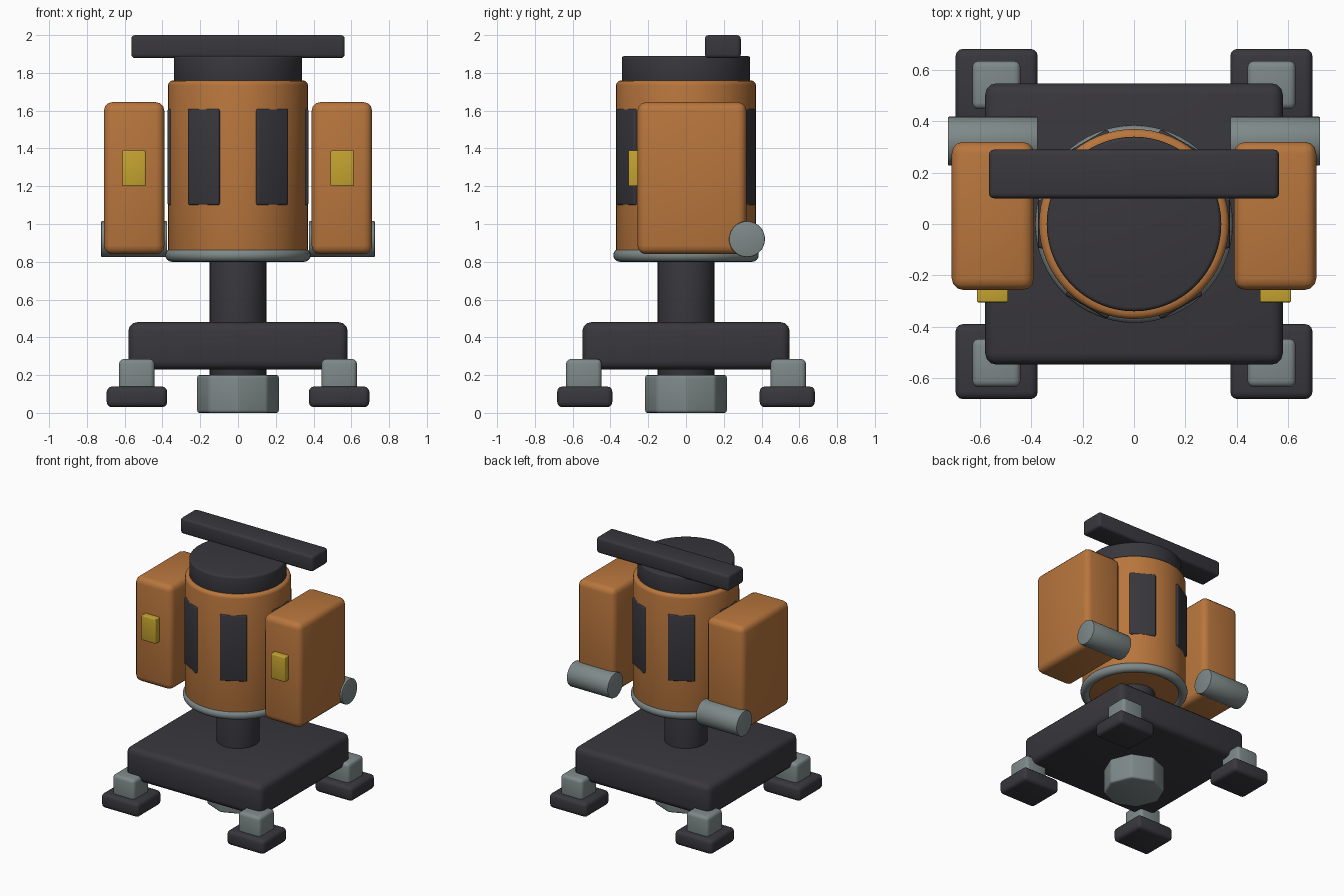
import bpy
import math
from mathutils import Matrix

if "Cube" in bpy.data.objects:
    bpy.data.objects.remove(bpy.data.objects["Cube"], do_unlink=True)


def make_material(name, r, g, b):
    mat = bpy.data.materials.new(name)
    mat.use_nodes = True
    mat.diffuse_color = (r, g, b, 1)
    mat.node_tree.nodes["Principled BSDF"].inputs["Base Color"].default_value = (r, g, b, 1)
    return mat


ORANGE = make_material("burnt orange", 0.48, 0.18, 0.046)
DARK = make_material("charcoal", 0.04, 0.038, 0.046)
GREY = make_material("steel grey", 0.21, 0.25, 0.25)
YELLOW = make_material("mustard yellow", 0.56, 0.37, 0.03)


def finish(name, mat, bevel=0.0, segments=3):
    """Name, colour, bevel and smooth the active object."""
    ob = bpy.context.object
    ob.name = name
    ob.data.materials.append(mat)
    bpy.ops.object.transform_apply(location=False, rotation=False, scale=True)
    if bevel:
        mod = ob.modifiers.new("rounded edges", "BEVEL")
        mod.width = bevel
        mod.segments = segments
        mod.limit_method = "ANGLE"
        bpy.ops.object.modifier_apply(modifier=mod.name)
    bpy.ops.object.shade_smooth_by_angle(angle=math.radians(35))
    return ob


def box(name, mat, x, y, z, bevel):
    """Box from its (low, high) range on each axis."""
    bpy.ops.mesh.primitive_cube_add(size=1, location=[sum(r) / 2 for r in (x, y, z)])
    bpy.context.object.scale = [r[1] - r[0] for r in (x, y, z)]
    return finish(name, mat, bevel)


def cylinder(name, mat, radius, z, bevel, sides=64):
    bpy.ops.mesh.primitive_cylinder_add(vertices=sides, radius=radius, depth=z[1] - z[0],
                                        location=(0, 0, sum(z) / 2))
    return finish(name, mat, bevel)


def span(a, b, side):
    return tuple(sorted((a * side, b * side)))


# Undercarriage: octagonal nozzle, column and base plate
cylinder("bottom_nozzle", GREY, 0.22, (0, 0.2), 0.015, sides=8)
cylinder("column", DARK, 0.15, (0.18, 0.86), 0.005)
box("base_plate", DARK, (-0.58, 0.58), (-0.548, 0.548), (0.23, 0.48), 0.045)

# Four feet under the base corners
for sx, side in ((1, "left"), (-1, "right")):
    for sy, end in ((1, "back"), (-1, "front")):
        box(f"{end}_{side}_leg", GREY, span(0.442, 0.63, sx), span(0.447, 0.635, sy), (0.1, 0.285), 0.025)
        box(f"{end}_{side}_foot_pad", DARK, span(0.375, 0.695, sx), span(0.39, 0.682, sy), (0.03, 0.14), 0.028)

# Main drum, lower ring and cap
cylinder("drum_body", ORANGE, 0.37, (0.815, 1.76), 0.025)
bpy.ops.mesh.primitive_torus_add(major_radius=0.35, minor_radius=0.035, major_segments=64,
                                 minor_segments=16, location=(0, 0, 0.835))
finish("lower_ring", GREY)
cylinder("cap", DARK, 0.34, (1.74, 1.89), 0.015)

# Six window panels around the drum
for i in range(6):
    panel = box(f"window_panel_{i + 1}", DARK, (-0.095, 0.095), (-0.373, -0.323), (1.1, 1.61), 0.01)
    angle = math.radians(30 + 60 * i)
    panel.matrix_world = Matrix.Rotation(angle, 4, "Z") @ Matrix.Translation(panel.location)

# Crossbar on top
box("top_crossbar", DARK, (-0.565, 0.565), (0.1, 0.29), (1.878, 2.0), 0.02)

# Side packs with indicator plates and rear rollers
for sx, side in ((1, "left"), (-1, "right")):
    box(f"{side}_pack", ORANGE, span(0.39, 0.71, sx), (-0.257, 0.32), (0.84, 1.645), 0.045)
    box(f"{side}_indicator", YELLOW, span(0.49, 0.612, sx), (-0.305, -0.22), (1.2, 1.39), 0.006)
    bpy.ops.mesh.primitive_cylinder_add(vertices=40, radius=0.095, depth=0.35,
                                        location=(0.55 * sx, 0.323, 0.92),
                                        rotation=(0, math.pi / 2, 0))
    finish(f"{side}_rear_roller", GREY, 0.005, 2)
